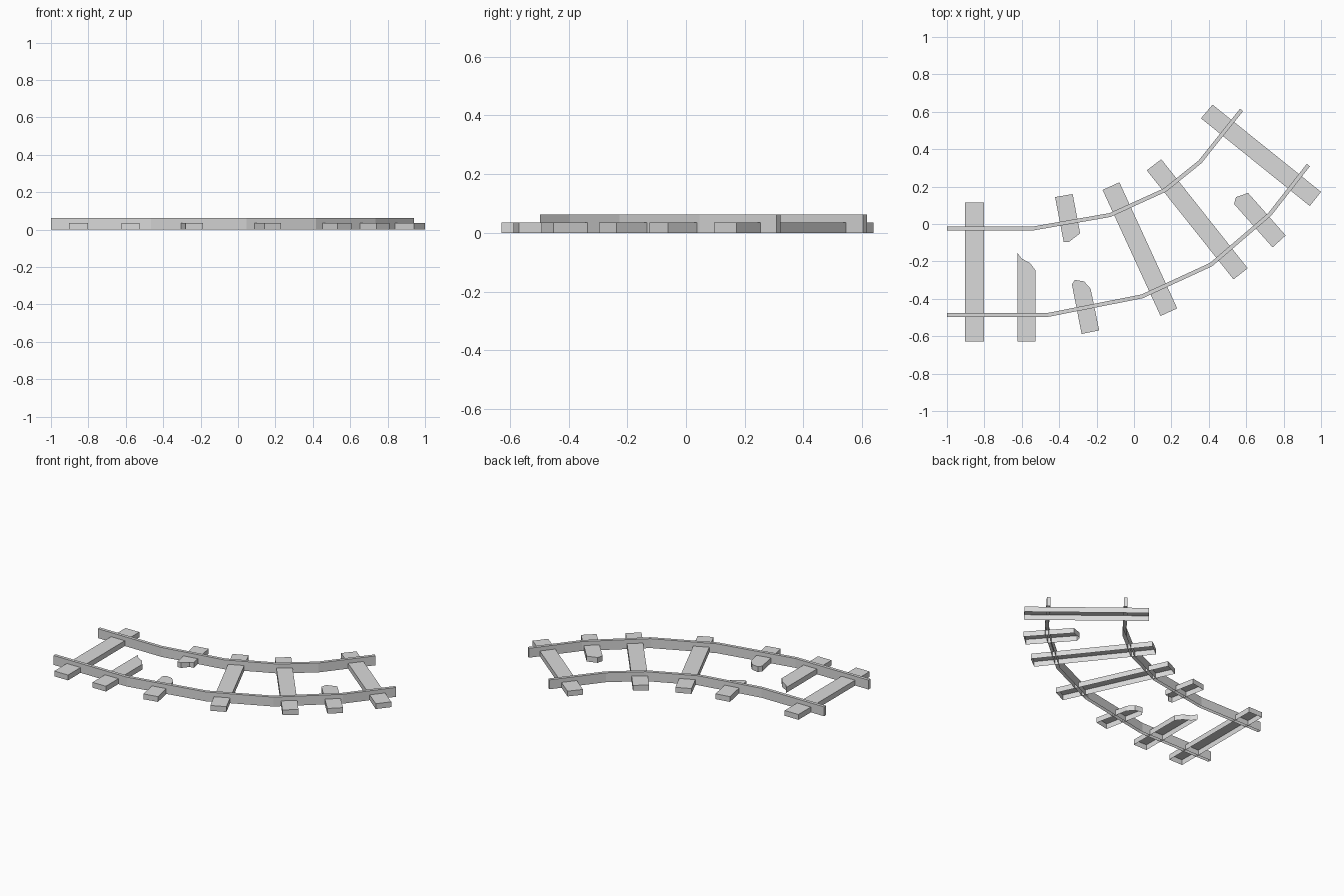
import bpy, bmesh
from mathutils import Vector

if "Cube" in bpy.data.objects:
    bpy.data.objects.remove(bpy.data.objects["Cube"])

SLEEPER_H = 0.035
RAIL_H = 0.062
RAIL_W = 0.021

grey = bpy.data.materials.new("plain grey")
grey.diffuse_color = (0.7, 0.7, 0.7, 1)
grey.use_nodes = True
grey.node_tree.nodes["Principled BSDF"].inputs["Base Color"].default_value = grey.diffuse_color


def shell(name, outline, height):
    """Raise a flat outline into a block with an open underside."""
    area = sum(a[0] * b[1] - b[0] * a[1]
               for a, b in zip(outline, outline[1:] + outline[:1]))
    if area < 0:
        outline = outline[::-1]
    bm = bmesh.new()
    low = [bm.verts.new((x, y, 0)) for x, y in outline]
    top = [bm.verts.new((x, y, height)) for x, y in outline]
    n = len(outline)
    for i in range(n):
        j = (i + 1) % n
        bm.faces.new((low[i], low[j], top[j], top[i]))
    cap = bm.faces.new(top)
    bmesh.ops.triangulate(bm, faces=[cap])
    mesh = bpy.data.meshes.new(name)
    bm.to_mesh(mesh)
    bm.free()
    mesh.materials.append(grey)
    obj = bpy.data.objects.new(name, mesh)
    bpy.context.collection.objects.link(obj)
    return obj


def rail(name, path):
    """Mitred strip of constant width along a path."""
    pts = [Vector(p) for p in path]
    dirs = [(b - a).normalized() for a, b in zip(pts, pts[1:])]
    left, right = [], []
    for i, p in enumerate(pts):
        d0, d1 = dirs[max(i - 1, 0)], dirs[min(i, len(dirs) - 1)]
        t = (d0 + d1).normalized()
        side = Vector((-t.y, t.x)) * (RAIL_W / 2 / t.dot(d1))
        left.append(tuple(p + side))
        right.append(tuple(p - side))
    return shell(name, right + left[::-1], RAIL_H)


# Two curved rails
rail("outer_rail", [(-1, -0.024), (-0.54, -0.024), (-0.128, 0.048),
                    (0.166, 0.182), (0.353, 0.332), (0.575, 0.61)])
rail("inner_rail", [(-1, -0.487), (-0.465, -0.487), (0.043, -0.387),
                    (0.412, -0.217), (0.727, 0.053), (0.932, 0.315)])

# Whole and broken sleepers, seen from above
sleepers = {
    "first_sleeper": [(-0.903, -0.628), (-0.803, -0.628), (-0.803, 0.116), (-0.903, 0.116)],
    "broken_second_sleeper": [(-0.624, -0.628), (-0.526, -0.628), (-0.526, -0.248),
                              (-0.556, -0.209), (-0.602, -0.184), (-0.624, -0.152)],
    "broken_third_sleeper_back": [(-0.422, 0.144), (-0.328, 0.16), (-0.288, -0.05),
                                  (-0.316, -0.055), (-0.348, -0.096), (-0.376, -0.096)],
    "broken_third_sleeper_front": [(-0.332, -0.323), (-0.316, -0.299), (-0.267, -0.307),
                                   (-0.232, -0.346), (-0.186, -0.569), (-0.28, -0.588)],
    "fourth_sleeper": [(-0.168, 0.182), (-0.078, 0.223), (0.231, -0.451), (0.142, -0.492)],
    "fifth_sleeper": [(0.068, 0.287), (0.146, 0.346), (0.608, -0.237), (0.532, -0.296)],
    "broken_sixth_sleeper": [(0.535, 0.107), (0.545, 0.144), (0.61, 0.166),
                             (0.811, -0.061), (0.741, -0.125)],
    "seventh_sleeper": [(0.358, 0.565), (0.42, 0.638), (1.0, 0.172), (0.94, 0.096)],
}
for name, outline in sleepers.items():
    shell(name, outline, SLEEPER_H)
